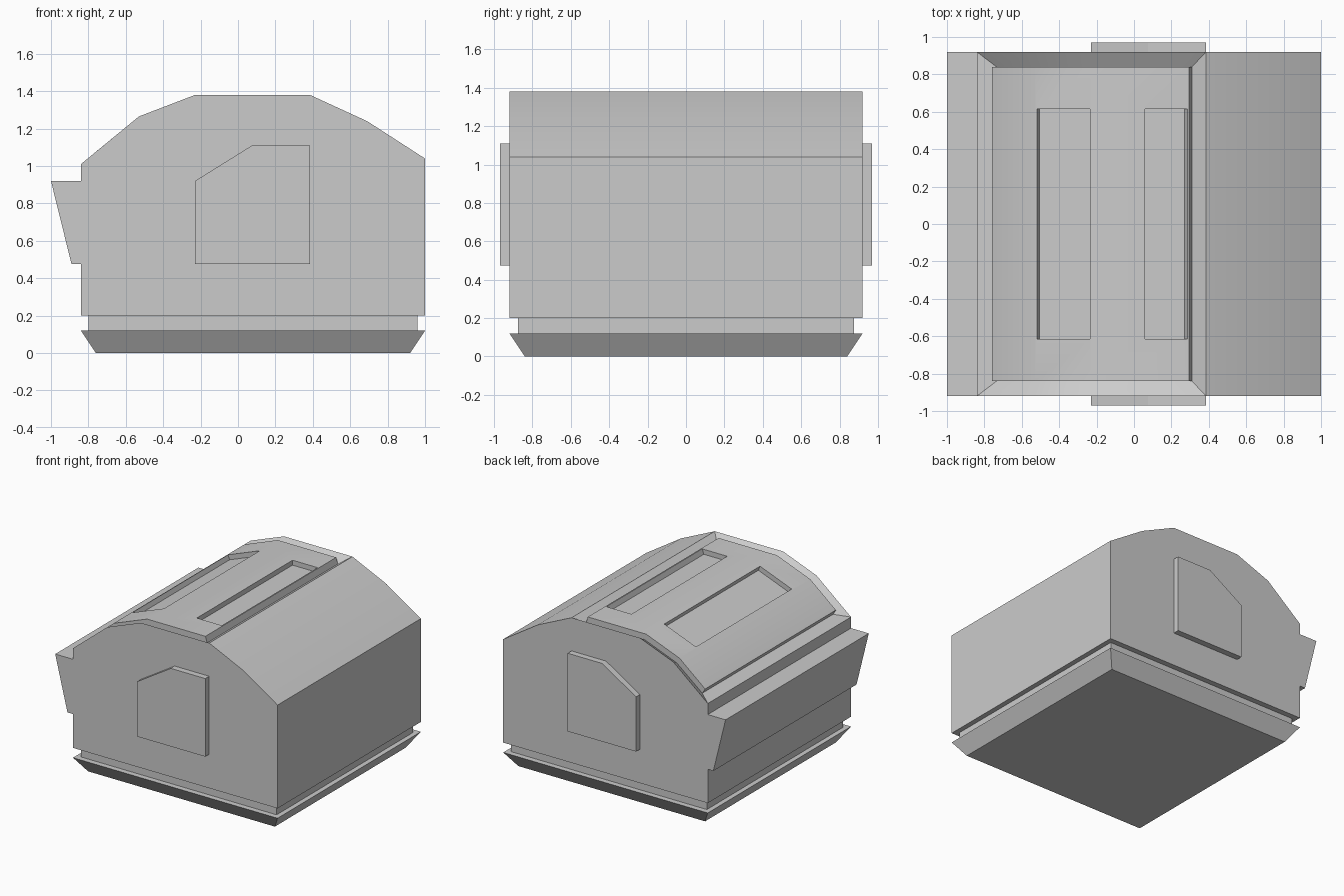
import bpy, bmesh, math

if "Cube" in bpy.data.objects:
    bpy.data.objects.remove(bpy.data.objects["Cube"])


def finish(name, bm):
    bmesh.ops.recalc_face_normals(bm, faces=bm.faces)
    me = bpy.data.meshes.new(name)
    bm.to_mesh(me)
    bm.free()
    ob = bpy.data.objects.new(name, me)
    bpy.context.collection.objects.link(ob)
    return ob


def row(bm, profile, y):
    return [bm.verts.new((x, y, z)) for x, z in profile]


def bridge(bm, a, b, closed=True):
    n = len(a)
    for i in range(n if closed else n - 1):
        j = (i + 1) % n
        bm.faces.new((a[i], a[j], b[j], b[i]))


def prism(name, profile, y0, y1):
    bm = bmesh.new()
    a, b = row(bm, profile, y0), row(bm, profile, y1)
    bridge(bm, a, b)
    bm.faces.new(a)
    bm.faces.new(b)
    return finish(name, bm)


# Base: flared plinth with a narrower neck, lofted from rectangles
bm = bmesh.new()
rings = []
for hx, hy, z in [(.84, .84, 0), (.92, .92, .12), (.88, .875, .12), (.88, .875, .2)]:
    rings.append([bm.verts.new((.08 + sx * hx, sy * hy, z))
                  for sx, sy in [(-1, -1), (1, -1), (1, 1), (-1, 1)]])
for a, b in zip(rings, rings[1:]):
    bridge(bm, a, b)
bm.faces.new(rings[0])
bm.faces.new(rings[-1])
finish("base", bm)

# Body: roof points first, then down the right wall, floor, left wall and ledge
roof = [(-.84, 1.01), (-.53, 1.265), (-.23, 1.38), (.385, 1.38)]
walls = [(.69, 1.24), (1, 1.04), (1, .2), (-.84, .2), (-.84, .475),
         (-.89, .475), (-1, .92), (-.84, .92)]
groove = [(-.735, 1.035), (-.505, 1.22), (-.22, 1.33), (.31, 1.33)]
panel = [(-.76, 1.076), (-.53, 1.265), (-.23, 1.38), (.295, 1.38)]

bm = bmesh.new()
front, back = row(bm, roof + walls, -.92), row(bm, roof + walls, .92)
bridge(bm, front[3:] + front[:1], back[3:] + back[:1], closed=False)
bm.faces.new(front)
bm.faces.new(back)

# Roof groove around a flush raised panel
loops = [front[:4] + back[3::-1]]
for prof in (groove, panel):
    f, b = row(bm, prof, -.84), row(bm, prof, .84)
    loops.append(f + b[::-1])
for a, b in zip(loops, loops[1:]):
    bridge(bm, a, b)
bridge(bm, f, b_row := loops[-1][:3:-1], closed=False)
body = finish("body", bm)

# Two shallow window pockets cut into the roof panel
pockets = [
    [(-.534, 1.306), (-.506, 1.232), (-.221, 1.341), (-.249, 1.415)],
    [(.06, 1.42), (.06, 1.34), (.27, 1.34), (.30, 1.42)],
]
bpy.context.view_layer.objects.active = body
for prof in pockets:
    cutter = prism("pocket_cutter", prof, -.615, .615)
    cutter.hide_render = True
    mod = body.modifiers.new("pocket", 'BOOLEAN')
    mod.operation = 'DIFFERENCE'
    mod.solver = 'EXACT'
    mod.object = cutter
    bpy.ops.object.modifier_apply(modifier=mod.name)
    bpy.data.objects.remove(cutter)

bpy.ops.object.select_all(action='DESELECT')
body.select_set(True)
bpy.ops.object.shade_smooth_by_angle(angle=math.radians(30))

# Raised side plates on front and back
plate = [(-.23, .475), (.385, .475), (.385, 1.11), (.075, 1.11), (-.23, .92)]
prism("front_plate", plate, -.97, -.91)
prism("back_plate", plate, .91, .97)
